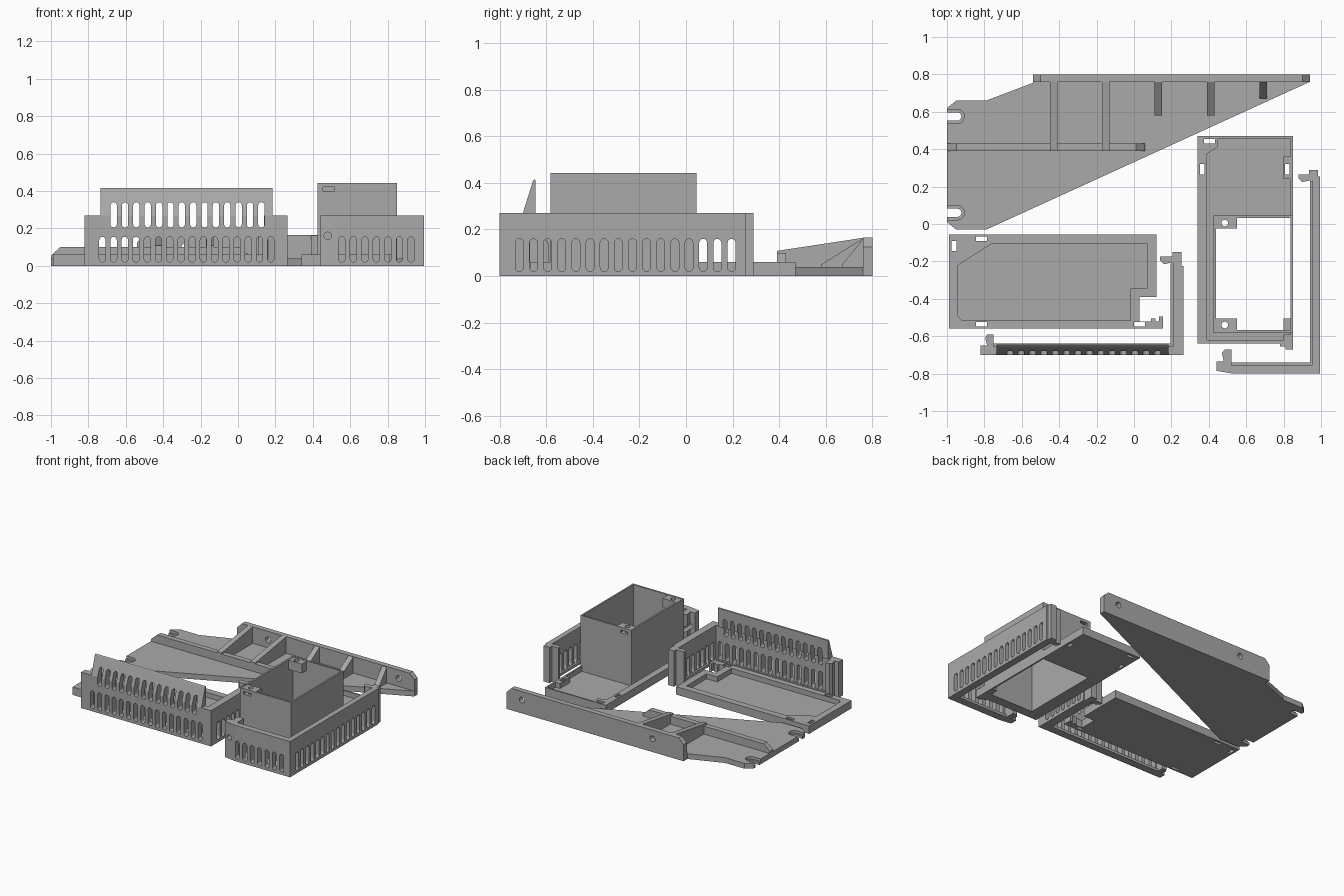
import bpy, bmesh, math

grey = bpy.data.materials.new("plain grey")
grey.diffuse_color = (0.4, 0.4, 0.4, 1)


def prism(name, polys, axis, lo, hi):
    """Extrude flat outlines along an axis; outline pairs are the other two axes in order."""
    bm = bmesh.new()
    for poly in polys:
        rings = []
        for t in (lo, hi):
            pts = [{'x': (t, a, b), 'y': (a, t, b), 'z': (a, b, t)}[axis] for a, b in poly]
            rings.append([bm.verts.new(p) for p in pts])
        n = len(poly)
        bm.faces.new(rings[0])
        bm.faces.new(rings[1])
        for i in range(n):
            j = (i + 1) % n
            bm.faces.new((rings[0][i], rings[0][j], rings[1][j], rings[1][i]))
    bmesh.ops.recalc_face_normals(bm, faces=bm.faces)
    me = bpy.data.meshes.new(name)
    bm.to_mesh(me)
    bm.free()
    me.materials.append(grey)
    ob = bpy.data.objects.new(name, me)
    bpy.context.collection.objects.link(ob)
    return ob


def rect(a0, b0, a1, b1):
    return [(a0, b0), (a1, b0), (a1, b1), (a0, b1)]


def circle(a, b, r, n=16):
    return [(a + r * math.cos(2 * math.pi * i / n), b + r * math.sin(2 * math.pi * i / n))
            for i in range(n)]


def stadium(a, b0, b1, w, n=6):
    """Upright slot with round ends."""
    r = w / 2
    top = [(a + r * math.cos(math.pi * i / n), b1 - r + r * math.sin(math.pi * i / n))
           for i in range(n + 1)]
    bottom = [(a - r * math.cos(math.pi * i / n), b0 + r - r * math.sin(math.pi * i / n))
              for i in range(n + 1)]
    return top + bottom


def slot_row(start, end, count, z0, z1):
    step = (end - start) / (count - 1)
    return [stadium(start + i * step, z0, z1, 0.034) for i in range(count)]


def boolean(ob, polys, axis, lo, hi, operation='DIFFERENCE'):
    tool = prism("cutter", polys, axis, lo, hi)
    mod = ob.modifiers.new("bool", 'BOOLEAN')
    mod.operation = operation
    mod.solver = 'EXACT'
    mod.object = tool
    bpy.context.view_layer.objects.active = ob
    bpy.ops.object.modifier_apply(modifier=mod.name)
    bpy.data.objects.remove(tool, do_unlink=True)


# ---- Triangular mounting bracket ----
plate = prism("bracket_plate", [[
    (-1, 0.01), (-0.95, -0.03), (-0.79, -0.03), (0.94, 0.76), (0.94, 0.78), (-0.54, 0.78),
    (-0.54, 0.755), (-0.79, 0.66), (-0.95, 0.66), (-1, 0.62)]], 'z', 0, 0.04)


def open_slot(y, r):
    return [(-1.1, y - r)] + [(-0.945 + r * math.sin(math.pi * i / 10),
                               y - r * math.cos(math.pi * i / 10)) for i in range(11)] + [(-1.1, y + r)]


boolean(plate, [open_slot(y, 0.022) for y in (0.06, 0.575)], 'z', -0.1, 0.1)
boolean(plate, [open_slot(y, 0.038) for y in (0.06, 0.575)], 'z', 0.02, 0.1)

back_wall = prism("bracket_back_wall", [[
    (-0.54, 0), (0.94, 0), (0.94, 0.125), (0.9, 0.165), (-0.5, 0.165), (-0.54, 0.125)]],
    'y', 0.76, 0.80)
boolean(back_wall, [circle(x, 0.1, 0.022) for x in (-0.28, 0.81)], 'y', 0.7, 0.9)

prism("bracket_long_rib", [[(-1, 0.03), (0.06, 0.03), (0.06, 0.055), (0.01, 0.1),
                            (-0.95, 0.1), (-1, 0.055)]], 'y', 0.39, 0.43)
for x in (-0.43, -0.15):
    prism("bracket_cross_rib", [[(0.39, 0.03), (0.765, 0.03), (0.765, 0.165), (0.39, 0.108)]],
          'x', x - 0.02, x + 0.02)
for x, y in ((0.13, 0.58), (0.41, 0.58), (0.69, 0.67)):
    prism("bracket_gusset", [[(y, 0.03), (0.765, 0.03), (0.765, 0.165), (y, 0.05)]],
          'x', x - 0.02, x + 0.02)

# ---- Shallow tray ----
tray = prism("shallow_tray", [[
    (-0.99, -0.56), (0.155, -0.56), (0.155, -0.495), (0.135, -0.495), (0.135, -0.52),
    (0.115, -0.52), (0.115, -0.505), (0.09, -0.505), (0.09, -0.52), (0.03, -0.52),
    (0.03, -0.39), (0.12, -0.39), (0.12, -0.055), (-0.99, -0.055)]], 'z', 0, 0.06)
boolean(tray, [[(-0.92, -0.515), (-0.02, -0.515), (-0.02, -0.345), (0.07, -0.345),
                (0.07, -0.105), (-0.76, -0.105), (-0.94, -0.22), (-0.94, -0.495)]],
        'z', 0.022, 0.1)
boolean(tray, [rect(-0.975, -0.145, -0.95, -0.09), rect(-0.845, -0.092, -0.785, -0.068),
               rect(-0.845, -0.548, -0.785, -0.524), rect(0.0, -0.548, 0.06, -0.524)],
        'z', -0.1, 0.1)

# ---- Corner wall with the raised vent ----
corner_a = prism("vent_corner_wall", [[
    (-0.82, -0.70), (0.265, -0.70), (0.265, -0.225), (0.255, -0.225), (0.255, -0.15),
    (0.205, -0.15), (0.205, -0.175), (0.14, -0.175), (0.14, -0.195), (0.16, -0.215),
    (0.21, -0.205), (0.21, -0.655), (-0.75, -0.655), (-0.75, -0.59), (-0.785, -0.59),
    (-0.795, -0.61), (-0.785, -0.65), (-0.82, -0.65)]], 'z', 0, 0.27)
raised = prism("raised_vent", [[(-0.70, 0.27), (-0.645, 0.27), (-0.645, 0.41), (-0.65, 0.415),
                                (-0.656, 0.41)]], 'x', -0.735, 0.185)
upper = slot_row(-0.665, 0.125, 14, 0.205, 0.34)
boolean(corner_a, slot_row(-0.725, 0.175, 16, 0.02, 0.155) + upper, 'y', -0.8, -0.645)
boolean(raised, upper, 'y', -0.8, -0.6)
boolean(corner_a, slot_row(-0.61, -0.27, 7, 0.02, 0.155), 'x', 0.205, 0.3)

# ---- Plain corner wall ----
corner_b = prism("plain_corner_wall", [[
    (0.44, -0.785), (0.53, -0.80), (0.995, -0.80), (0.995, 0.255), (0.985, 0.255),
    (0.985, 0.29), (0.935, 0.29), (0.935, 0.265), (0.88, 0.265), (0.88, 0.245), (0.90, 0.225),
    (0.955, 0.235), (0.955, -0.755), (0.52, -0.755), (0.52, -0.67), (0.485, -0.67),
    (0.47, -0.69), (0.48, -0.735), (0.44, -0.735)]], 'z', 0, 0.27)
boolean(corner_b, slot_row(0.555, 0.925, 7, 0.02, 0.155), 'y', -0.9, -0.75)
boolean(corner_b, slot_row(-0.715, 0.195, 16, 0.02, 0.16), 'x', 0.95, 1.1)
boolean(corner_b, [circle(0.48, 0.16, 0.02)], 'y', -0.9, -0.6)

# Narrow ledges along the foot of the corner walls
prism("vent_wall_ledge", [[(-0.75, -0.656), (0.211, -0.656), (0.211, -0.21), (0.195, -0.21),
                           (0.195, -0.64), (-0.75, -0.64)]], 'z', 0, 0.02)
prism("plain_wall_ledge", [[(0.52, -0.756), (0.956, -0.756), (0.956, 0.23), (0.94, 0.23),
                            (0.94, -0.74), (0.52, -0.74)]], 'z', 0, 0.02)

# ---- Tray carrying the tall open shaft ----
base = prism("shaft_tray", [[
    (0.34, -0.64), (0.78, -0.64), (0.78, -0.655), (0.81, -0.655), (0.81, -0.67), (0.85, -0.67),
    (0.85, 0.47), (0.34, 0.47)]], 'z', 0, 0.06)
boolean(base, [[(0.39, -0.62), (0.80, -0.62), (0.80, -0.59), (0.838, -0.59), (0.838, 0.24),
                (0.80, 0.24), (0.80, 0.36), (0.838, 0.36), (0.838, 0.458), (0.45, 0.458),
                (0.45, 0.415), (0.39, 0.375)]], 'z', 0.022, 0.1)
boolean(base, [rect(0.353, 0.265, 0.377, 0.32), rect(0.808, 0.265, 0.832, 0.32),
               rect(0.375, 0.43, 0.432, 0.455), rect(0.438, -0.568, 0.838, 0.033)],
        'z', -0.1, 0.1)

shaft = prism("open_shaft", [rect(0.425, -0.582, 0.85, 0.045)], 'z', 0.015, 0.442)
boolean(shaft, [rect(0.438, -0.568, 0.838, 0.033)], 'z', -0.1, 0.6)
boolean(shaft, [rect(0.455, 0.40, 0.515, 0.42)], 'y', -0.7, 0.2)

# Screw tabs at the top of the shaft, with nut slot and screw hole
for y0, y1, hole in ((-0.569, -0.505, -0.54), (-0.025, 0.034, 0.005)):
    tab = prism("screw_tab", [rect(0.437, y0, 0.55, y1)], 'z', 0.37, 0.44)
    boolean(tab, [rect(0.455, 0.40, 0.515, 0.42)], 'y', y0 + (0.015 if hole > -0.1 else -0.1),
            y1 - (0.015 if hole < -0.1 else -0.1))
    boolean(tab, [circle(0.485, hole, 0.018)], 'z', 0.3, 0.5)
prism("shaft_corner_tab", [rect(0.80, -0.569, 0.839, -0.505)], 'z', 0, 0.04)
